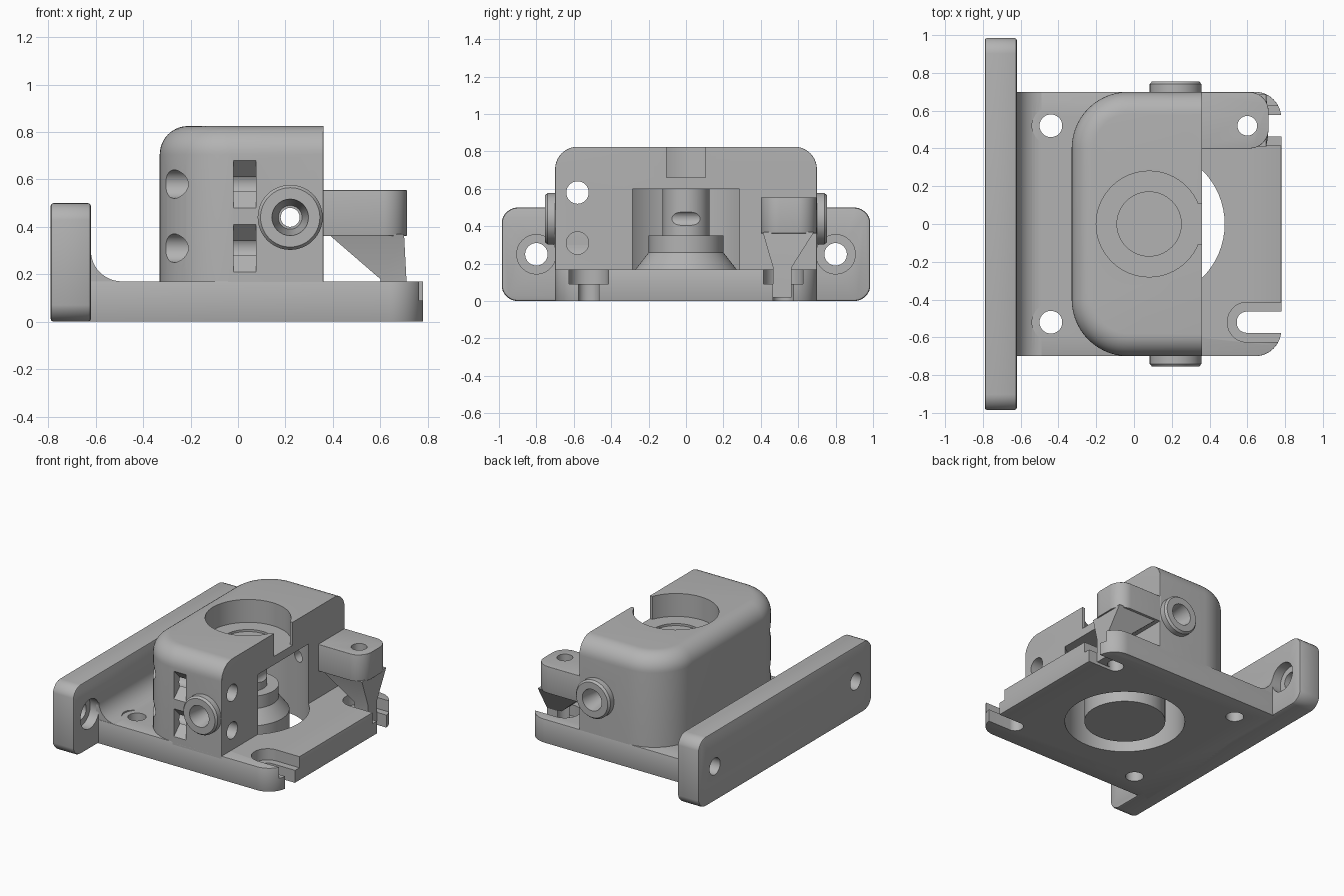
import bpy, bmesh, math
from mathutils import Matrix, Vector

if "Cube" in bpy.data.objects:
    bpy.data.objects.remove(bpy.data.objects["Cube"], do_unlink=True)

grey = bpy.data.materials.new("plain grey")
grey.use_nodes = True
COLOUR = (0.45, 0.45, 0.45, 1)
grey.diffuse_color = COLOUR
grey.node_tree.nodes["Principled BSDF"].inputs["Base Color"].default_value = COLOUR


def loft(name, rings):
    """Closed solid through equal-length rings of 3D points."""
    bm = bmesh.new()
    loops = [[bm.verts.new(p) for p in ring] for ring in rings]
    n = len(loops[0])
    for a, b in zip(loops, loops[1:]):
        for i in range(n):
            bm.faces.new((a[i], a[(i + 1) % n], b[(i + 1) % n], b[i]))
    bm.faces.new(loops[0])
    bm.faces.new(loops[-1])
    bmesh.ops.recalc_face_normals(bm, faces=bm.faces)
    mesh = bpy.data.meshes.new(name)
    bm.to_mesh(mesh)
    bm.free()
    ob = bpy.data.objects.new(name, mesh)
    bpy.context.collection.objects.link(ob)
    mesh.materials.append(grey)
    return ob


def place(axis, u, v, w):
    return {"x": (w, u, v), "y": (u, w, v), "z": (u, v, w)}[axis]


def prism(name, pts, axis, lo, hi):
    return loft(name, [[place(axis, u, v, w) for u, v in pts] for w in (lo, hi)])


def box(name, x0, x1, y0, y1, z0, z1):
    return prism(name, [(x0, y0), (x1, y0), (x1, y1), (x0, y1)], "z", z0, z1)


def lathe(name, axis, u, v, steps, n=64):
    """Turned solid: steps are (radius, position along axis)."""
    turn = [2 * math.pi * i / n for i in range(n)]
    return loft(name, [[place(axis, u + r * math.cos(t), v + r * math.sin(t), w)
                        for t in turn] for r, w in steps])


def rounded(x0, x1, y0, y1, radii, n=14):
    """Rectangle outline; radii run lower left, lower right, upper right, upper left."""
    pts = []
    corners = [(x0, y0, 1, 1), (x1, y0, -1, 1), (x1, y1, -1, -1), (x0, y1, 1, -1)]
    for k, ((x, y, sx, sy), r) in enumerate(zip(corners, radii)):
        for i in range(n + 1):
            t = math.pi * (1 + k / 2 + i / n / 2)
            pts.append((x + r * (sx + math.cos(t)), y + r * (sy + math.sin(t))))
    return pts


def bevel(ob, width, segments=3):
    m = ob.modifiers.new("edge_bevel", "BEVEL")
    m.width, m.segments = width, segments
    m.limit_method, m.angle_limit = "ANGLE", math.radians(50)
    apply(ob, m)


def apply(ob, mod):
    bpy.ops.object.select_all(action="DESELECT")
    bpy.context.view_layer.objects.active = ob
    ob.select_set(True)
    bpy.ops.object.modifier_apply(modifier=mod.name)


def cut(targets, *cutters):
    for cutter in cutters:
        for ob in targets:
            m = ob.modifiers.new("cut", "BOOLEAN")
            m.operation, m.solver, m.object = "DIFFERENCE", "EXACT", cutter
            apply(ob, m)
        bpy.data.objects.remove(cutter, do_unlink=True)


CX = 0.08          # bore centre
EPS = 0.003

# Mounting flange with gently tapered ends
flange = prism("flange", rounded(-1, 1, 0, 0.5, [0.07] * 4, 6), "x", -0.79, -0.62)
for v in flange.data.vertices:
    v.co.y *= 1 - 0.03 * (abs(v.co.z - 0.25) / 0.25) ** 2
bevel(flange, 0.012, 2)
for y in (-0.8, 0.8):
    cut([flange], lathe("c", "x", y, 0.25, [(0.06, -0.9), (0.06, -0.5)]),
        lathe("c", "x", y, 0.25, [(0.105, -0.69), (0.105, -0.5)]))

# Base plate with rounded free corners, and the fillet against the flange
plate = prism("base_plate", rounded(-0.7, 0.78, -0.7, 0.7, [EPS, 0.14, 0.14, EPS]), "z", 0, 0.17)
bevel(plate, 0.008, 2)
arc = [(-0.49 + 0.13 * math.cos(t), 0.30 + 0.13 * math.sin(t))
       for t in [math.pi * (1 + i / 24) for i in range(13)]]
fillet = prism("flange_fillet", [(-0.64, 0.16), (-0.64, 0.30)] + arc + [(-0.49, 0.16)],
               "y", -0.698, 0.698)
for y in (-0.52, 0.52):
    cut([plate, fillet], lathe("c", "z", -0.44, y, [(0.06, -1), (0.06, 1)]))
    cut([fillet], lathe("c", "z", -0.44, y, [(0.1, 0.1), (0.1, 1)]))
    for half, z in ((0.056, -0.1), (0.105, 0.09)):
        cut([plate], prism("c", rounded(0.6 - half, 1, y - half, y + half,
                                        [half - EPS, EPS, EPS, half - EPS]), "z", z, 0.4))
cut([plate], lathe("c", "z", CX, 0, [(0.4, -0.1), (0.4, 0.4)]))

# Housing: large rear corners, rolled top edge, flat open face
rings = []
for z, off in [(0.15, 0)] + [(0.705 + 0.12 * math.sin(t), 0.12 * (1 - math.cos(t)))
                             for t in [math.pi * i / 20 for i in range(11)]]:
    r = 0.3 - off
    rings.append([(x, y, z) for x, y in rounded(-0.33 + off, 0.36, -0.7 + off, 0.7 - off,
                                               [r, EPS, EPS, r])])
housing = loft("housing", rings)

# Clamp bosses on both sides
bosses = []
for name, s in (("right_boss", -1), ("left_boss", 1)):
    b = lathe(name, "y", 0.22, 0.44, [(0.137, s * 0.65), (0.137, s * 0.74), (0.125, s * 0.755)])
    bosses.append(b)

# Central post hanging from the housing roof
post = lathe("central_post", "z", CX, 0, [(0.27, 0.002), (0.27, 0.17), (0.2, 0.26), (0.2, 0.35),
                                          (0.125, 0.35), (0.125, 0.63)])

# Housing cavity, top bore, its open slot and shallow seat
cut([housing], lathe("c", "z", CX, 0, [(0.4, 0.1), (0.4, 0.6)]),
    lathe("c", "z", CX, 0, [(0.28, 0.66), (0.28, 1)]),
    box("c", CX, 0.5, -0.105, 0.105, 0.66, 1),
    lathe("c", "z", CX, 0, [(0.17, 0.645), (0.17, 0.7)]))

# Cable channels: long holes with diamond pockets in the side
for z in (0.58, 0.31):
    cut([housing], lathe("c", "x", -0.58, z, [(0.06, -0.5), (0.06, 0.5)], 32),
        prism("c", [(-0.8, z), (-0.7, z - 0.1), (-0.6, z), (-0.7, z + 0.1)], "x", -0.02, 0.075))

# Clamp screw holes and recesses
for s, b in zip((-1, 1), bosses):
    cut([housing, b], lathe("c", "y", 0.22, 0.44, [(0.05, s * 0.6), (0.085, s * 0.8)], 32))
cut([housing, post] + bosses, lathe("c", "y", 0.22, 0.44, [(0.04, -1), (0.04, 1)], 32))

# Side arm with its tapered support
arm = prism("side_arm", rounded(0.33, 0.712, 0.4, 0.698, [EPS, 0.1, 0.1, EPS]), "z", 0.362, 0.555)
bevel(arm, 0.015, 3)
support = loft("arm_support", [
    [(x0, y0, z), (x1, y0, z), (x1, y1, z), (x0, y1, z)]
    for x0, x1, y0, y1, z in ((0.6, 0.71, 0.465, 0.565, 0.02), (0.6, 0.71, 0.465, 0.565, 0.18),
                              (0.38, 0.7, 0.41, 0.685, 0.37))])
cut([arm, support], lathe("c", "z", 0.6, 0.52, [(0.052, -0.1), (0.052, 1)], 32))

# Smooth curved surfaces, keep edges sharp
bpy.ops.object.select_all(action="DESELECT")
for ob in [flange, plate, fillet, housing, post, arm, support] + bosses:
    ob.select_set(True)
bpy.context.view_layer.objects.active = housing
bpy.ops.object.shade_smooth_by_angle(angle=math.radians(30))
